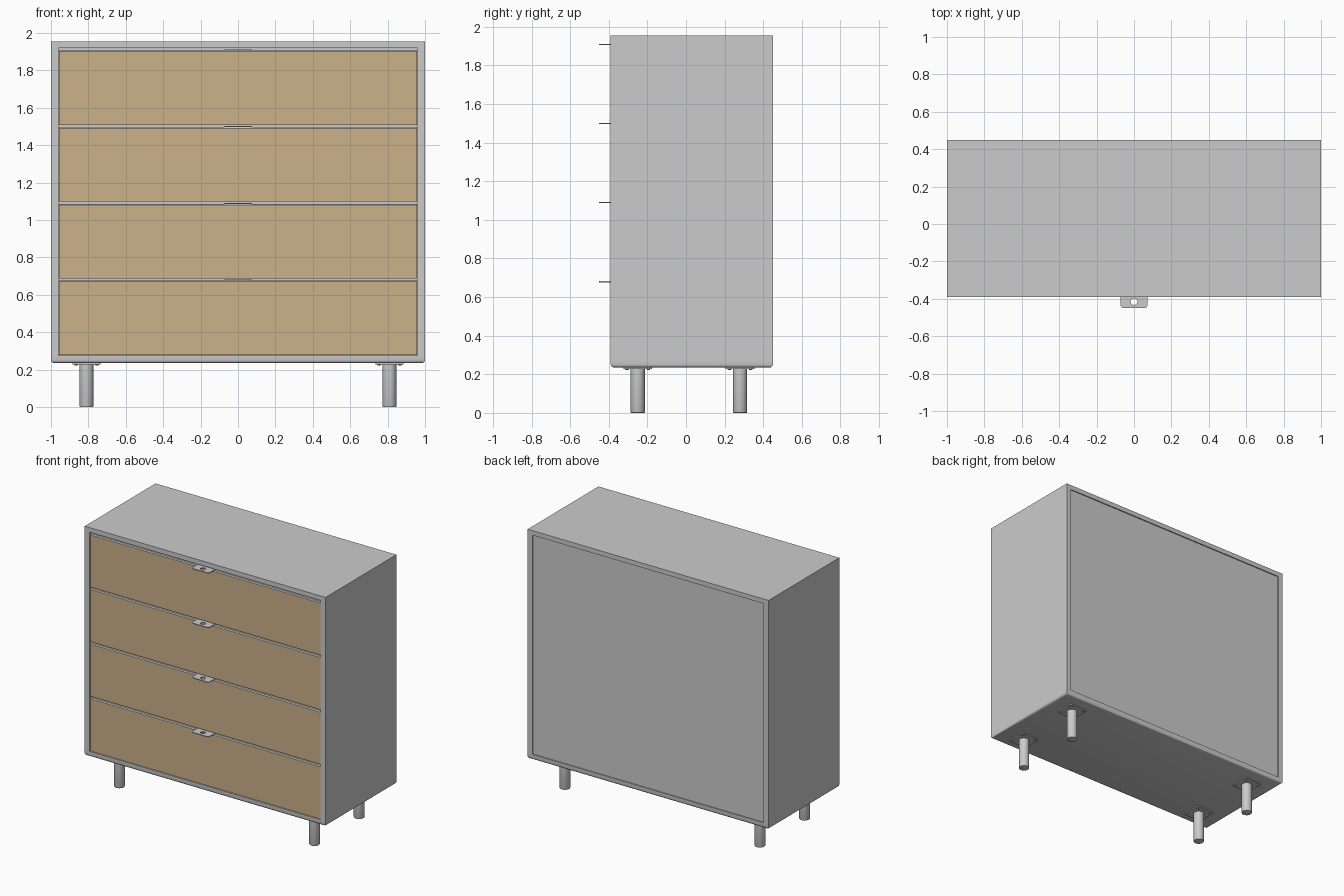
import bpy, bmesh
from math import radians
from mathutils import Vector, Matrix

old = bpy.data.objects.get("Cube")
if old:
    bpy.data.objects.remove(old, do_unlink=True)


def material(name, rgb):
    m = bpy.data.materials.new(name)
    m.use_nodes = True
    m.diffuse_color = (*rgb, 1)
    m.node_tree.nodes["Principled BSDF"].inputs["Base Color"].default_value = (*rgb, 1)
    return m


GREY = material("light grey", (0.6, 0.6, 0.6))
WOOD = material("pale wood", (0.6, 0.44, 0.25))


def finish(name, bm, mats, smooth=False):
    me = bpy.data.meshes.new(name)
    bm.to_mesh(me)
    bm.free()
    for m in mats:
        me.materials.append(m)
    ob = bpy.data.objects.new(name, me)
    bpy.context.collection.objects.link(ob)
    if smooth:
        bpy.ops.object.select_all(action='DESELECT')
        bpy.context.view_layer.objects.active = ob
        ob.select_set(True)
        bpy.ops.object.shade_smooth_by_angle(angle=radians(35))
    return ob


def box_mesh(lo, hi):
    lo, hi = Vector(lo), Vector(hi)
    bm = bmesh.new()
    bmesh.ops.create_cube(bm, size=1, matrix=Matrix.Translation((lo + hi) / 2)
                          @ Matrix.Diagonal((*(hi - lo), 1)))
    return bm


def bevel_edges(bm, rule, width, segments):
    edges = [e for e in bm.edges if rule(*[v.co for v in e.verts])]
    bmesh.ops.bevel(bm, geom=edges, offset=width, segments=segments,
                    profile=0.5, affect='EDGES')


FRONT, BACK = -0.39, 0.45
BASE, FLOOR, CEILING, TOP = 0.235, 0.275, 1.92, 1.955
INNER = 0.96

# Cabinet shell
finish("top_panel", box_mesh((-1, FRONT, CEILING), (1, BACK, TOP)), [GREY])
bottom = box_mesh((-1, FRONT, BASE), (1, BACK, FLOOR))
bevel_edges(bottom, lambda a, b: a.z < BASE + 0.01 and b.z < BASE + 0.01, 0.016, 3)
finish("bottom_panel", bottom, [GREY], True)
for side, sx in (("left", 1), ("right", -1)):
    xs = sorted((sx * INNER, sx))
    finish(side + "_side_panel",
           box_mesh((xs[0], FRONT, FLOOR), (xs[1], BACK, CEILING)), [GREY])
finish("back_panel", box_mesh((-INNER, BACK - 0.03, FLOOR),
                              (INNER, BACK - 0.008, CEILING)), [GREY])
finish("inner_carcass", box_mesh((-INNER, FRONT + 0.05, FLOOR),
                                 (INNER, FRONT + 0.06, CEILING)), [GREY])


# Drawers, each with a wooden face, a grey top edge and a pull tab
def pull_tab(name, z):
    bm = box_mesh((-0.072, -0.45, z - 0.003), (0.072, FRONT + 0.04, z + 0.003))
    bevel_edges(bm, lambda a, b: a.y < -0.44 and b.y < -0.44
                and abs(a.x - b.x) < 0.01, 0.018, 4)
    tab = finish(name, bm, [GREY])
    hole = bmesh.new()
    bmesh.ops.create_cone(hole, cap_ends=True, segments=24, radius1=0.018,
                          radius2=0.018, depth=0.05,
                          matrix=Matrix.Translation((0, -0.415, z)))
    cutter = finish(name + "_cutter", hole, [GREY])
    cutter.hide_render = True
    cutter.hide_set(True)
    mod = tab.modifiers.new("finger_hole", 'BOOLEAN')
    mod.object = cutter
    mod.solver = 'EXACT'
    bpy.context.view_layer.objects.active = tab
    bpy.ops.object.modifier_apply(modifier=mod.name)
    bpy.data.objects.remove(cutter, do_unlink=True)


PITCH = 0.41
for i in range(4):
    z0 = FLOOR + 0.003 + i * PITCH
    z1 = z0 + PITCH - 0.012
    n = str(i + 1)
    bm = box_mesh((-INNER + 0.004, FRONT + 0.004, z0),
                  (INNER - 0.004, FRONT + 0.04, z1))
    bevel_edges(bm, lambda a, b: min(a.z, b.z) > z1 - 0.01
                and max(a.y, b.y) < FRONT + 0.01, 0.006, 1)
    for f in bm.faces:
        f.material_index = 0 if f.normal.y < -0.9 else 1
    finish("drawer_front_" + n, bm, [WOOD, GREY])
    pull_tab("pull_tab_" + n, z1 + 0.003)

# Legs with mounting plates and screws
for fb, y in (("front", -0.25), ("back", 0.28)):
    for side, x in (("left", 0.81), ("right", -0.81)):
        bm = bmesh.new()
        bmesh.ops.create_cone(bm, cap_ends=True, segments=32, radius1=0.037,
                              radius2=0.037, depth=BASE,
                              matrix=Matrix.Translation((x, y, BASE / 2)))
        bevel_edges(bm, lambda a, b: max(a.z, b.z) < 0.01, 0.004, 2)
        finish(fb + "_" + side + "_leg", bm, [GREY], True)
        plate = box_mesh((x - 0.075, y - 0.075, BASE - 0.008),
                         (x + 0.075, y + 0.075, BASE))
        bevel_edges(plate, lambda a, b: abs(a.z - b.z) > 0.004, 0.012, 3)
        for sx in (-1, 1):
            for sy in (-1, 1):
                bmesh.ops.create_cone(
                    plate, cap_ends=True, segments=12, radius1=0.007, radius2=0.011,
                    depth=0.006, matrix=Matrix.Translation(
                        (x + sx * 0.055, y + sy * 0.055, BASE - 0.01)))
        finish(fb + "_" + side + "_leg_plate", plate, [GREY])
